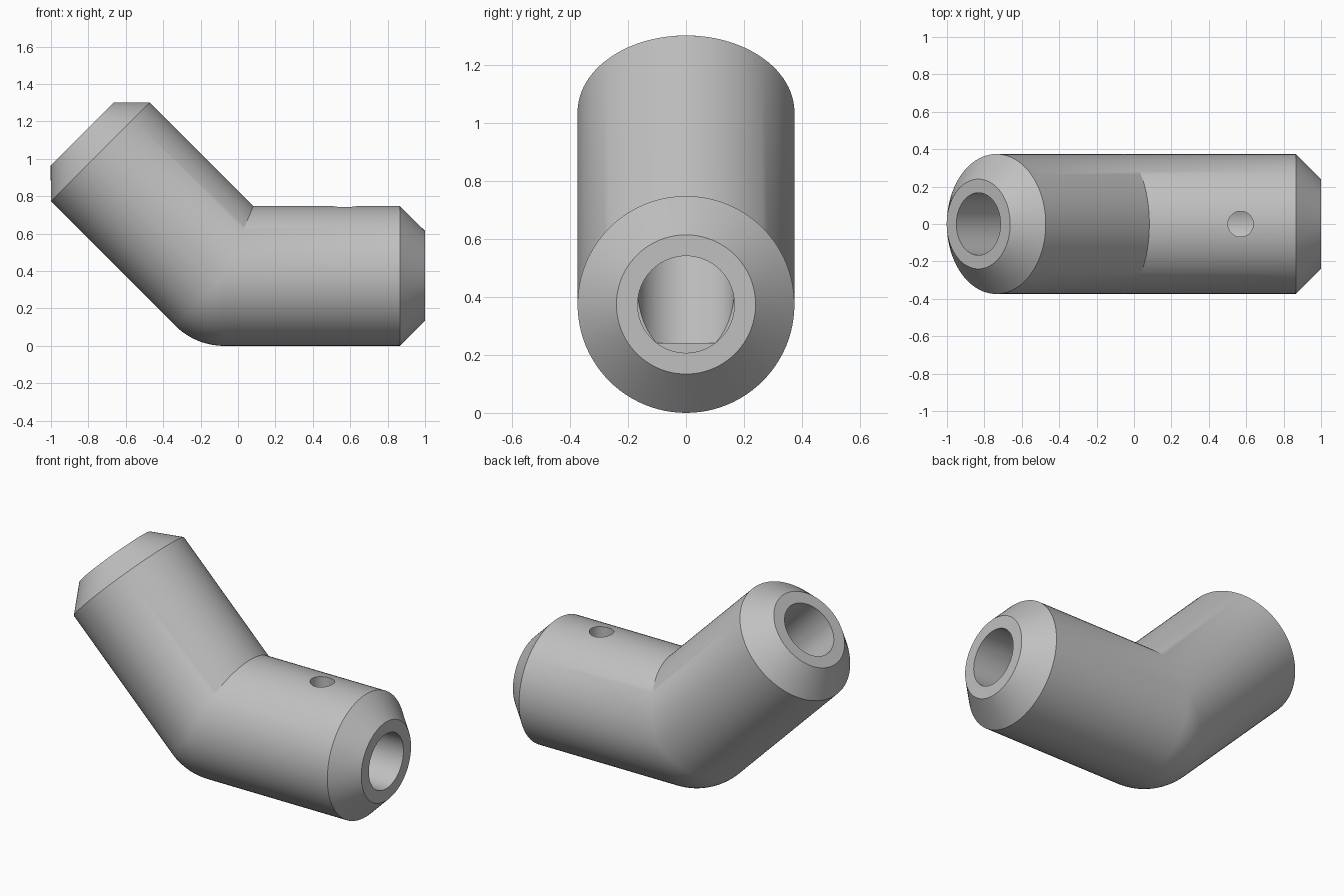
import bpy, bmesh, math
from mathutils import Vector

cube = bpy.data.objects.get("Cube")
if cube:
    bpy.data.objects.remove(cube, do_unlink=True)

RADIUS, FACE_RADIUS = 0.374, 0.24       # outer pipe, end face
BORE, PIN = 0.167, 0.068                # hole radii
LENGTH, CHAMFER = 1.073, 0.938          # distances from the joint
OVERRUN = 0.055                         # bores run slightly past the joint
BEND = math.radians(45)
JOINT = Vector((-0.073, 0, RADIUS))
SEGMENTS, STEPS = 96, 16

steel = bpy.data.materials.new("light grey")
steel.use_nodes = True
grey = (0.53, 0.53, 0.53, 1)
steel.diffuse_color = grey
steel.node_tree.nodes["Principled BSDF"].inputs["Base Color"].default_value = grey


def normal(phi):
    return Vector((math.sin(phi), 0, math.cos(phi)))


def tangent(phi):
    return Vector((-math.cos(phi), 0, math.sin(phi)))


def section(radius):
    for i in range(SEGMENTS):
        a = 2 * math.pi * i / SEGMENTS
        yield radius * math.cos(a), radius * math.sin(a)


def straight_ring(phi, along, radius):
    centre = JOINT + tangent(phi) * along
    return [centre + Vector((0, y, 0)) + normal(phi) * v for y, v in section(radius)]


def joint_ring(phi):
    # Outer half sweeps a ball, inner half stays on the mitre plane
    ring = []
    for y, v in section(RADIUS):
        arm = normal(phi) * v if v < 0 else normal(BEND / 2) * v / math.cos(BEND / 2)
        ring.append(JOINT + Vector((0, y, 0)) + arm)
    return ring


# Elbow body: chamfered end, bend, chamfered end
rings = [straight_ring(0, -LENGTH, FACE_RADIUS), straight_ring(0, -CHAMFER, RADIUS)]
rings += [joint_ring(BEND * i / STEPS) for i in range(STEPS + 1)]
rings += [straight_ring(BEND, CHAMFER, RADIUS), straight_ring(BEND, LENGTH, FACE_RADIUS)]

bm = bmesh.new()
loops = [[bm.verts.new(p) for p in ring] for ring in rings]
for a, b in zip(loops, loops[1:]):
    for i in range(SEGMENTS):
        j = (i + 1) % SEGMENTS
        bm.faces.new((a[i], a[j], b[j], b[i]))
bm.faces.new(loops[0])
bm.faces.new(loops[-1])
bmesh.ops.remove_doubles(bm, verts=bm.verts, dist=1e-5)
bmesh.ops.recalc_face_normals(bm, faces=bm.faces)
mesh = bpy.data.meshes.new("elbow_body")
bm.to_mesh(mesh)
bm.free()
mesh.materials.append(steel)
body = bpy.data.objects.new("elbow_body", mesh)
bpy.context.collection.objects.link(body)


def drill(name, start, end, radius):
    axis = end - start
    bpy.ops.mesh.primitive_cylinder_add(vertices=64, radius=radius, depth=axis.length,
                                        location=(start + end) / 2,
                                        rotation=axis.to_track_quat('Z', 'Y').to_euler())
    cutter = bpy.context.object
    cutter.name = name
    cutter.hide_render = True
    cutter.data.materials.append(steel)
    mod = body.modifiers.new(name, 'BOOLEAN')
    mod.operation, mod.solver, mod.object = 'DIFFERENCE', 'EXACT', cutter
    bpy.ops.object.select_all(action='DESELECT')
    body.select_set(True)
    bpy.context.view_layer.objects.active = body
    bpy.ops.object.modifier_apply(modifier=name)
    bpy.data.objects.remove(cutter, do_unlink=True)


# Bores along both arms and the pin hole in the top
for name, phi, side in (("level_bore", 0, -1), ("tilted_bore", BEND, 1)):
    along = tangent(phi) * side
    drill(name, JOINT - along * OVERRUN, JOINT + along * (LENGTH + 0.1), BORE)
drill("pin_hole", Vector((0.57, 0, RADIUS + 0.05)), Vector((0.57, 0, 1)), PIN)

bpy.ops.object.shade_smooth_by_angle(angle=math.radians(30))
